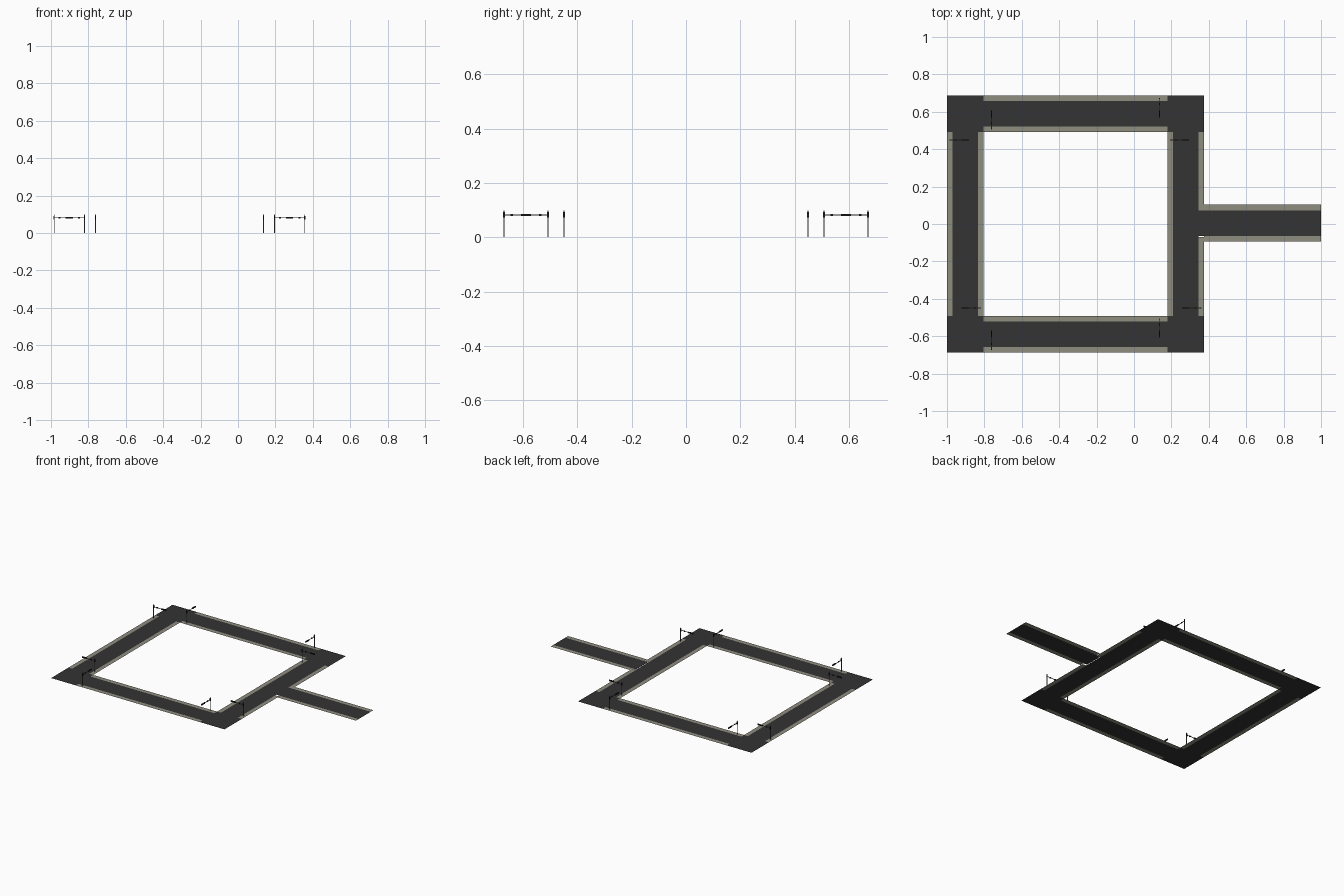
import bpy, bmesh
from mathutils import Matrix, Vector
from math import radians

if "Cube" in bpy.data.objects:
    bpy.data.objects.remove(bpy.data.objects["Cube"])

CX, CY = -0.313, 0.0      # centre of the road loop
HALF, TILE, WALK = 0.687, 0.196, 0.030
INNER = HALF - TILE


def material(name, rgb):
    m = bpy.data.materials.new(name)
    m.diffuse_color = (*rgb, 1)
    m.use_nodes = True
    m.node_tree.nodes["Principled BSDF"].inputs["Base Color"].default_value = m.diffuse_color
    return m


ASPHALT = material("asphalt", (0.033, 0.033, 0.033))
PAVING = material("paving", (0.275, 0.266, 0.216))
POLE = material("pole_grey", (0.16, 0.16, 0.14))
BLACK = material("lamp_black", (0.012, 0.012, 0.012))


def make(name, bm, mat):
    me = bpy.data.meshes.new(name)
    bm.to_mesh(me)
    bm.free()
    me.materials.append(mat)
    ob = bpy.data.objects.new(name, me)
    bpy.context.collection.objects.link(ob)
    return ob


def rect(bm, x0, x1, y0, y1, z, mat=Matrix()):
    pts = ((x0, y0), (x1, y0), (x1, y1), (x0, y1))
    bm.faces.new([bm.verts.new(mat @ Vector((x, y, z))) for x, y in pts])


def box(bm, lo, hi, mat):
    lo, hi = Vector(lo), Vector(hi)
    size = Matrix.Diagonal((*(hi - lo), 1))
    bmesh.ops.create_cube(bm, size=1, matrix=mat @ Matrix.Translation((lo + hi) / 2) @ size)


def quarter(i):
    return Matrix.Translation((CX, CY, 0)) @ Matrix.Rotation(radians(90 * i), 4, 'Z')


# Loop road: four straights and four corners, flat sheets
road, walk = bmesh.new(), bmesh.new()
for i in range(4):
    m = quarter(i)
    rect(road, -INNER, INNER, INNER + WALK, HALF - WALK, 0, m)
    rect(road, INNER, HALF, INNER, HALF, 0, m)
    rect(walk, -INNER, INNER, INNER, INNER + WALK, 0, m)
    if i == 3:   # outer kerb opens where the side road joins
        rect(walk, -INNER, -0.070, HALF - WALK, HALF, 0, m)
        rect(walk, 0.070, INNER, HALF - WALK, HALF, 0, m)
    else:
        rect(walk, -INNER, INNER, HALF - WALK, HALF, 0, m)
make("loop_road", road, ASPHALT)
make("loop_pavement", walk, PAVING)

# Side road, slightly raised
road, walk = bmesh.new(), bmesh.new()
x0 = CX + HALF - WALK
rect(road, x0, 1.0, -0.063, 0.073, 0.003)
rect(walk, x0 + WALK, 1.0, -0.093, -0.063, 0.003)
rect(walk, x0 + WALK, 1.0, 0.073, 0.103, 0.003)
make("side_road", road, ASPHALT)
make("side_pavement", walk, PAVING)

# Traffic signals: one outer and one inner pole on each side of the loop
poles, heads = bmesh.new(), bmesh.new()
R = 0.002
for i in range(4):
    for x, y, d in ((0.449, 0.670, -1), (-0.449, 0.508, 1)):
        m = quarter(i) @ Matrix.Translation((x, y, 0)) @ Matrix.Diagonal((d, d, 1, 1))
        box(poles, (-R, -R, 0), (R, R, 0.098), m)               # post
        box(poles, (-0.0015, R, 0.0805), (0.0015, 0.100, 0.0835), m)  # arm
        box(heads, (-0.003, 0.062, 0.0775), (0.003, 0.100, 0.0860), m)  # lamp over lane
        box(heads, (-0.003, 0.024, 0.0785), (0.003, 0.034, 0.0855), m)  # small lamp
        box(heads, (-0.003, -0.003, 0.072), (0.003, 0.003, 0.092), m)   # lamp on post
for bm in (poles, heads):
    bmesh.ops.recalc_face_normals(bm, faces=bm.faces)
make("signal_poles", poles, POLE)
make("signal_lamps", heads, BLACK)
